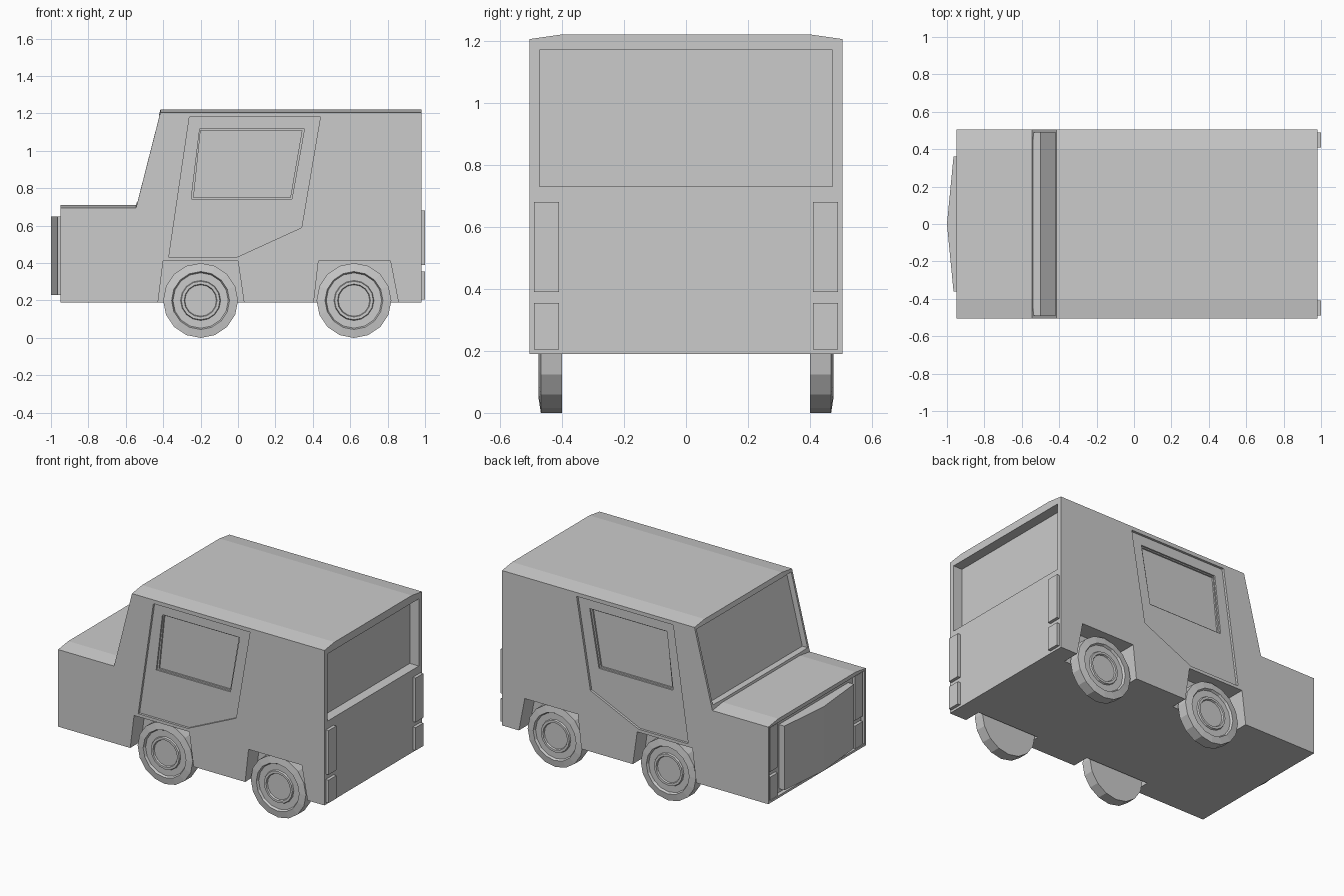
import bpy, bmesh
from math import tau
from mathutils import Vector

if "Cube" in bpy.data.objects:
    bpy.data.objects.remove(bpy.data.objects["Cube"])


def finish(name, bm):
    bmesh.ops.remove_doubles(bm, verts=bm.verts, dist=1e-5)
    bmesh.ops.recalc_face_normals(bm, faces=bm.faces)
    me = bpy.data.meshes.new(name)
    bm.to_mesh(me)
    bm.free()
    ob = bpy.data.objects.new(name, me)
    bpy.context.collection.objects.link(ob)
    return ob


def loft(name, rings):
    """Solid skinned through matching closed loops of points."""
    bm = bmesh.new()
    rows = [[bm.verts.new(p) for p in ring] for ring in rings]
    n = len(rows[0])
    for a, b in zip(rows, rows[1:]):
        for i in range(n):
            j = (i + 1) % n
            bm.faces.new((a[i], a[j], b[j], b[i]))
    bm.faces.new(rows[0])
    bm.faces.new(rows[-1])
    return finish(name, bm)


def side_prism(name, pts, y0, y1):
    return loft(name, [[(x, y, z) for x, z in pts] for y in (y0, y1)])


def box(name, x0, x1, y0, y1, z0, z1):
    return side_prism(name, [(x0, z0), (x1, z0), (x1, z1), (x0, z1)], y0, y1)


def cut(target, cutter):
    cutter.hide_render = True
    mod = target.modifiers.new("cut", 'BOOLEAN')
    mod.operation = 'DIFFERENCE'
    mod.solver = 'EXACT'
    mod.object = cutter
    bpy.context.view_layer.objects.active = target
    bpy.ops.object.modifier_apply(modifier=mod.name)
    bpy.data.objects.remove(cutter)


# Body shell: side profile with the roof and bonnet edges dropped at the sides
def section(y, drop):
    return [(x, y, z) for x, z in [
        (-0.95, 0.19), (-0.95, 0.71 - drop), (-0.545, 0.71 - drop),
        (-0.415, 1.22 - drop), (0.98, 1.22 - drop), (0.98, 0.19)]]


body = loft("body", [section(y, d) for y, d in
                     [(-0.505, 0.015), (-0.4, 0), (0.4, 0), (0.505, 0.015)]])

# Recesses for rear window, windscreen and nose
cut(body, box("rear_window_cutter", 0.915, 1.1, -0.472, 0.472, 0.73, 1.17))
cut(body, side_prism("windscreen_cutter", [(-0.65, 0.725), (-0.5, 0.725),
                     (-0.382, 1.19), (-0.65, 1.19)], -0.49, 0.49))
cut(body, box("nose_cutter", -1.1, -0.925, -0.49, 0.49, 0.205, 0.685))

# Doors, side windows and wheel arches on both sides
door = [(-0.26, 1.18), (0.44, 1.18), (0.34, 0.59), (-0.01, 0.43), (-0.37, 0.43)]
window = [(-0.205, 1.117), (0.355, 1.117), (0.288, 0.743), (-0.25, 0.743)]
pane = [(-0.2, 1.11), (0.342, 1.11), (0.28, 0.752), (-0.237, 0.752)]
arches = [[(-0.439, 0.1), (-0.40, 0.41), (0.0, 0.41), (0.045, 0.1)],
          [(0.395, 0.1), (0.43, 0.41), (0.815, 0.41), (0.875, 0.1)]]
for s in (-1, 1):
    cut(body, side_prism("door_cutter", door, s * 0.49, s * 0.6))
    cut(body, side_prism("window_cutter", window, s * 0.48, s * 0.55))
    cut(body, side_prism("pane_cutter", pane, s * 0.47, s * 0.55))
    for arch in arches:
        cut(body, side_prism("arch_cutter", arch, s * 0.39, s * 0.6))

# Pointed grille block on the nose
plan = [(-0.92, -0.36), (-0.965, -0.36), (-1.0, 0), (-0.965, 0.36), (-0.92, 0.36)]
loft("grille", [[(x, y, z) for x, y in plan] for z in (0.23, 0.65)])

# Head and tail lamps, upper and lower
for s, side in ((-1, "right"), (1, "left")):
    for z0, z1, level in ((0.39, 0.68, "upper"), (0.205, 0.355, "lower")):
        box(f"tail_lamp_{level}_{side}", 0.97, 1.0, s * 0.41, s * 0.49, z0, z1)
        box(f"head_lamp_{level}_{side}", -0.945, -0.92, s * 0.4, s * 0.48, z0, z1)


# Wheels: 16-sided lathe with stepped rim
def wheel(name, x, s):
    profile = [(0, 0.40), (0.2, 0.40), (0.2, 0.468), (0.155, 0.475), (0.148, 0.46),
               (0.107, 0.46), (0.103, 0.47), (0.088, 0.47), (0.084, 0.46), (0, 0.46)]
    bm = bmesh.new()
    vs = [bm.verts.new((r, s * y, 0)) for r, y in profile]
    es = [bm.edges.new(p) for p in zip(vs, vs[1:])]
    bmesh.ops.spin(bm, geom=vs + es, cent=(0, 0, 0), axis=(0, 1, 0),
                   angle=tau, steps=16, use_merge=False)
    finish(name, bm).location = Vector((x, 0, 0.2))


for x, end in ((-0.2, "front"), (0.62, "rear")):
    for s, side in ((-1, "right"), (1, "left")):
        wheel(f"{end}_wheel_{side}", x, s)
